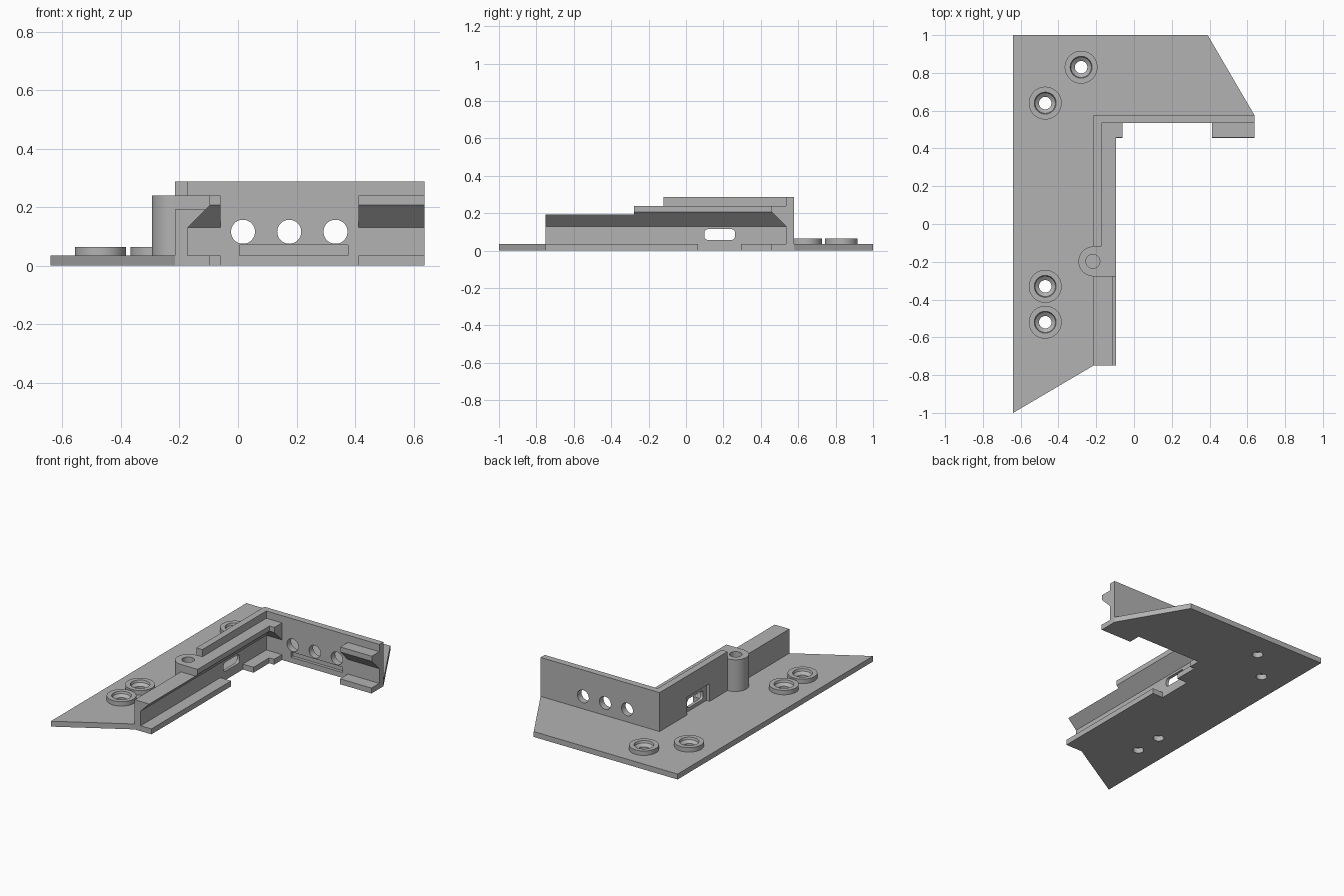
import bpy
import math
from mathutils import Vector

cube = bpy.data.objects.get("Cube")
if cube:
    bpy.data.objects.remove(cube, do_unlink=True)

grey = bpy.data.materials.new("plain grey")
grey.use_nodes = True
COLOUR = (0.45, 0.45, 0.45, 1)
grey.diffuse_color = COLOUR
grey.node_tree.nodes["Principled BSDF"].inputs["Base Color"].default_value = COLOUR

# Main levels and wall faces
FLOOR, TOP, SHELF = 0.035, 0.287, 0.24
SIDE_OUT, SIDE_IN = -0.215, -0.172
BACK_IN, BACK_OUT = 0.535, 0.577
RAIL, END, FRONT = 0.077, 0.637, -0.75


def prism(name, points, axis, lo, hi):
    """Extrude a 2D profile along x (y, z), y (x, z) or z (x, y)."""
    place = {"x": lambda a, b, t: (t, a, b),
             "y": lambda a, b, t: (a, t, b),
             "z": lambda a, b, t: (a, b, t)}[axis]
    n = len(points)
    verts = [place(a, b, t) for t in (lo, hi) for a, b in points]
    faces = [list(range(n)), list(range(n, 2 * n))]
    faces += [[i, (i + 1) % n, n + (i + 1) % n, n + i] for i in range(n)]
    mesh = bpy.data.meshes.new(name)
    mesh.from_pydata(verts, [], faces)
    mesh.materials.append(grey)
    obj = bpy.data.objects.new(name, mesh)
    bpy.context.collection.objects.link(obj)
    select(obj)
    bpy.ops.object.mode_set(mode="EDIT")
    bpy.ops.mesh.select_all(action="SELECT")
    bpy.ops.mesh.normals_make_consistent(inside=False)
    bpy.ops.object.mode_set(mode="OBJECT")
    return obj


def select(obj):
    bpy.ops.object.select_all(action="DESELECT")
    obj.select_set(True)
    bpy.context.view_layer.objects.active = obj


def box(name, x, y, z):
    return prism(name, [(x[0], y[0]), (x[1], y[0]), (x[1], y[1]), (x[0], y[1])], "z", *z)


def arc(cx, cy, r, start=0, sweep=360, steps=48):
    count = steps if sweep == 360 else steps + 1
    angles = [math.radians(start + sweep * i / steps) for i in range(count)]
    return [(cx + r * math.cos(a), cy + r * math.sin(a)) for a in angles]


def cut(target, *cutters):
    for cutter in cutters:
        select(target)
        mod = target.modifiers.new("cut", "BOOLEAN")
        mod.operation, mod.solver, mod.object = "DIFFERENCE", "EXACT", cutter
        bpy.ops.object.modifier_apply(modifier=mod.name)
    for cutter in cutters:
        bpy.data.objects.remove(cutter, do_unlink=True)


def smooth(obj):
    select(obj)
    bpy.ops.object.shade_smooth_by_angle(angle=math.radians(30))


# Base plate with the open notch and lower lips
LIP = SIDE_IN + RAIL
base = prism("base_plate", [
    (-0.64, 1), (0.39, 1), (END, BACK_OUT), (END, 0.455), (0.412, 0.455),
    (0.412, BACK_IN), (-0.06, BACK_IN), (-0.06, 0.455), (LIP, 0.455),
    (LIP, 0.295), (SIDE_IN, 0.295), (SIDE_IN, 0.065), (LIP, 0.065),
    (LIP, FRONT), (SIDE_OUT, FRONT), (-0.64, -1)], "z", 0, FLOOR)

# Screw seats: turned rings with a countersink
SCREWS = [(-0.47, 0.64), (-0.28, 0.83), (-0.47, -0.33), (-0.47, -0.52)]
cut(base, *[prism("hole", arc(x, y, 0.033), "z", -0.1, 0.1) for x, y in SCREWS])
smooth(base)
RING = [(0.033, FLOOR), (0.087, FLOOR), (0.087, 0.064), (0.058, 0.064), (0.054, 0.05)]
for number, (x, y) in enumerate(SCREWS):
    steps, n = 48, len(RING)
    verts = [Vector((x + r * math.cos(math.tau * i / steps),
                     y + r * math.sin(math.tau * i / steps), z))
             for i in range(steps) for r, z in RING]
    faces = [(i * n + j, (i + 1) % steps * n + j,
              (i + 1) % steps * n + (j + 1) % n, i * n + (j + 1) % n)
             for i in range(steps) for j in range(n)]
    mesh = bpy.data.meshes.new("screw_seat")
    mesh.from_pydata(verts, [], faces)
    mesh.materials.append(grey)
    seat = bpy.data.objects.new(f"screw_seat_{number + 1}", mesh)
    bpy.context.collection.objects.link(seat)
    smooth(seat)

# Stepped side wall with a rounded window and an outer pocket
POST_Y, POST_R = -0.198, 0.079
post_front, post_back = POST_Y - POST_R, POST_Y + POST_R
side = prism("side_wall", [
    (FRONT, FLOOR), (BACK_IN, FLOOR), (BACK_IN, TOP), (post_back, TOP),
    (post_back, SHELF), (post_front, SHELF), (post_front, 0.192), (FRONT, 0.192)],
    "x", SIDE_OUT, SIDE_IN)
window = []
for cy, cz, start in ((0.242, 0.095, 0), (0.118, 0.095, 90),
                      (0.118, 0.077, 180), (0.242, 0.077, 270)):
    window += arc(cy, cz, 0.02, start, 90, 6)
cut(side, prism("window", window, "x", -0.3, -0.1),
    box("pocket", (-0.3, -0.192), (0.065, 0.295), (0.02, 0.15)))

# Rear wall with three round holes and a shallow groove
back = box("rear_wall", (SIDE_OUT, END), (BACK_IN, BACK_OUT), (FLOOR, TOP))
cut(back, *[prism("hole", arc(x, 0.116, 0.041), "y", 0.4, 0.7)
            for x in (0.017, 0.175, 0.333)],
    box("groove", (0.005, 0.375), (0.5, 0.555), (FLOOR, 0.07)))
smooth(back)


# Overhanging rails with sloping undersides
def rail_profile(top, start, sign):
    tip = min(RAIL, top - 0.13)
    points = [(0, 0.13), (tip, 0.13 + tip), (tip, top), (0, top)]
    return [(start + sign * d, z) for d, z in points]


rail = prism("side_rail", rail_profile(SHELF, SIDE_IN, 1), "y", post_front, BACK_IN)
low = [(SIDE_IN, 0.13), (SIDE_IN + 0.062, 0.192), (SIDE_IN, 0.192)]
prism("low_side_rail", low, "y", FRONT, post_front)
for name, lo, hi in (("corner_rail", SIDE_IN, -0.06), ("end_rail", 0.412, END)):
    prism(name, rail_profile(SHELF, BACK_IN, -1), "x", lo, hi)

# Half-round post with a blind hole that also enters the wall
post = prism("post", arc(SIDE_OUT, POST_Y, POST_R, 90, 180, 32), "z", FLOOR, SHELF)
for part in (post, side):
    cut(part, prism("bore", arc(SIDE_OUT - 0.003, POST_Y, 0.037), "z", 0.06, 0.4))
    smooth(part)
